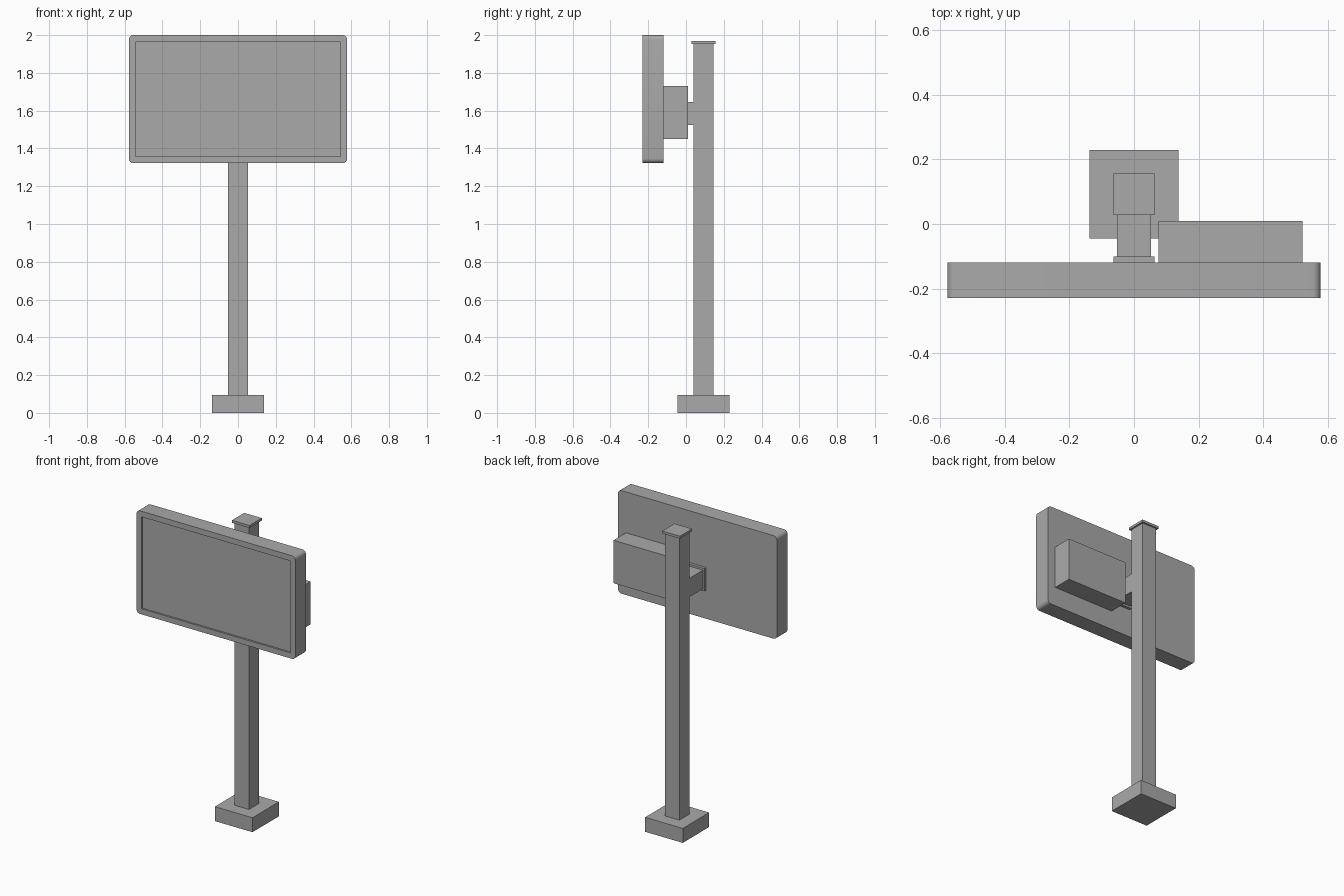
import bpy
import bmesh
from math import radians

old = bpy.data.objects.get("Cube")
if old:
    bpy.data.objects.remove(old, do_unlink=True)

GREY = (0.4, 0.4, 0.4, 1.0)
grey = bpy.data.materials.new("grey")
grey.use_nodes = True
grey.diffuse_color = GREY
grey.node_tree.nodes["Principled BSDF"].inputs["Base Color"].default_value = GREY


def box(name, x, y, z, shape=None):
    """Box spanning the given (min, max) ranges; shape edits its bmesh."""
    bm = bmesh.new()
    bmesh.ops.create_cube(bm, size=1)
    for v in bm.verts:
        for i, (low, high) in enumerate((x, y, z)):
            v.co[i] = low if v.co[i] < 0 else high
    if shape:
        shape(bm)
    mesh = bpy.data.meshes.new(name)
    bm.to_mesh(mesh)
    bm.free()
    mesh.materials.append(grey)
    obj = bpy.data.objects.new(name, mesh)
    bpy.context.collection.objects.link(obj)
    return obj


def square(name, half, z):
    """Square block centred on the post axis."""
    return box(name, (-half, half), (POST_Y - half, POST_Y + half), z)


def panel_shape(bm):
    # Rounded corners seen from the front
    corners = [e for e in bm.edges
               if abs(e.verts[0].co.y - e.verts[1].co.y) > 0.05]
    bmesh.ops.bevel(bm, geom=corners, offset=0.025, segments=6,
                    profile=0.5, affect='EDGES')
    # Sharp-cornered opening, cut right through the front face
    bm.normal_update()
    front = min(bm.faces, key=lambda f: f.calc_center_median().y)
    border = list(front.edges)
    bmesh.ops.delete(bm, geom=[front], context='FACES_ONLY')
    x0, x1, z0, z1 = -0.543, 0.543, 1.358, 1.963
    rim = [bm.verts.new((px, PANEL_FRONT, pz))
           for px, pz in ((x0, z0), (x1, z0), (x1, z1), (x0, z1))]
    ring = [bm.edges.new((rim[i], rim[(i + 1) % 4])) for i in range(4)]
    bmesh.ops.triangle_fill(bm, edges=border + ring, use_beauty=True,
                            normal=(0, -1, 0))
    # Recessed screen and its side walls
    deep = [bm.verts.new((v.co.x, PANEL_FRONT + 0.012, v.co.z)) for v in rim]
    bm.faces.new(deep)
    for i in range(4):
        j = (i + 1) % 4
        bm.faces.new((rim[i], rim[j], deep[j], deep[i]))
    bmesh.ops.recalc_face_normals(bm, faces=bm.faces)
    bmesh.ops.dissolve_limit(bm, angle_limit=0.01, verts=bm.verts,
                             edges=bm.edges)


POST_Y = 0.092
PANEL_FRONT, PANEL_BACK = -0.229, -0.119

# Footing, post and cap
square("base", 0.137, (0, 0.095))
square("post", 0.053, (0.095, 1.954))
square("post_cap", 0.064, (1.954, 1.97))

# Display panel with recessed screen
panel = box("display_panel", (-0.578, 0.578), (PANEL_FRONT, PANEL_BACK),
            (1.322, 2.0), panel_shape)
bpy.ops.object.select_all(action='DESELECT')
panel.select_set(True)
bpy.context.view_layer.objects.active = panel
bpy.ops.object.shade_smooth_by_angle(angle=radians(30))

# Bracket joining post and panel
box("bracket_arm", (-0.053, 0.053), (-0.1, POST_Y - 0.053), (1.523, 1.646))
box("bracket_plate", (-0.064, 0.064), (PANEL_BACK, -0.1), (1.51, 1.659))

# Control box on the back of the panel
box("control_box", (0.076, 0.521), (PANEL_BACK, 0.01), (1.449, 1.731))
